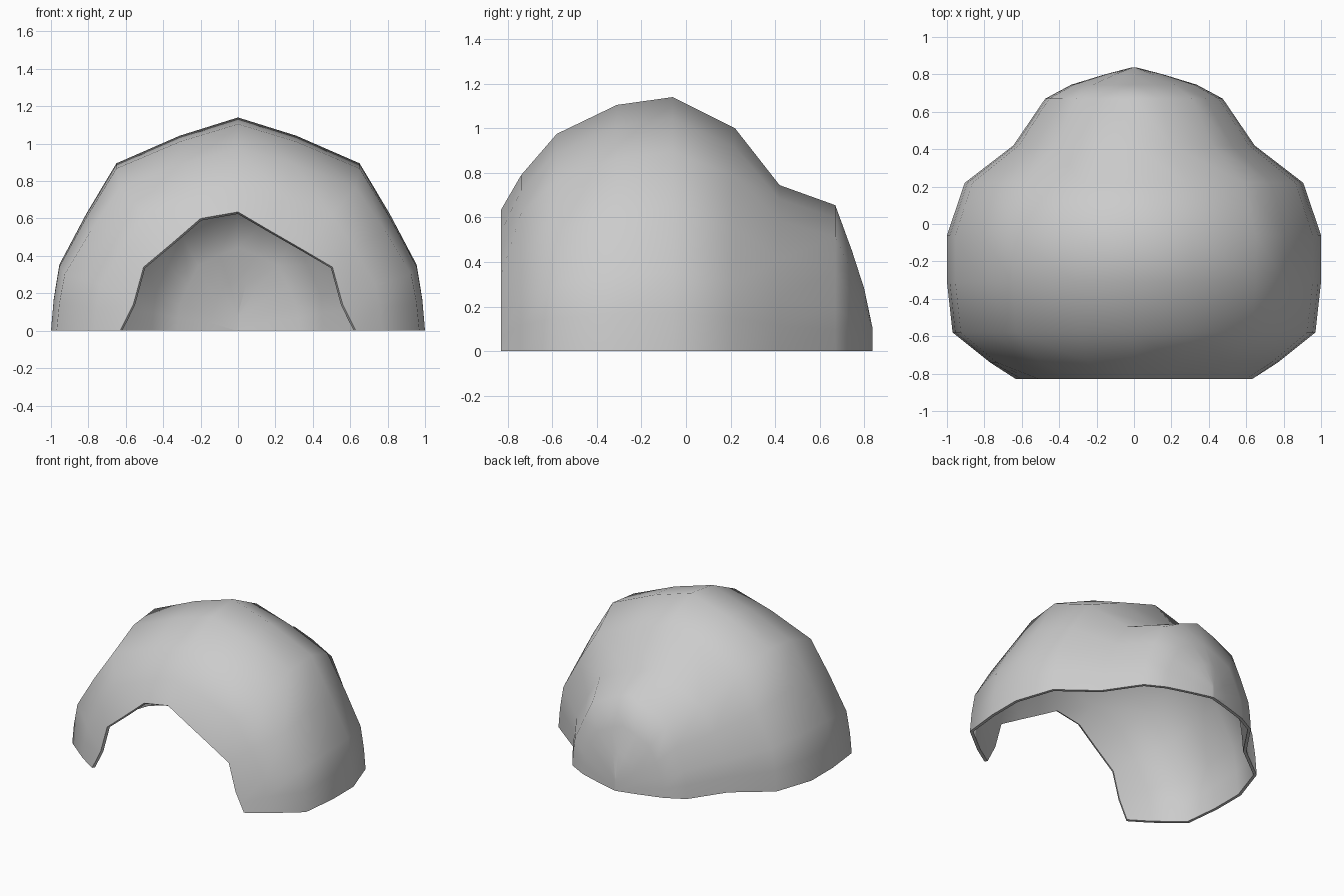
import bpy, bmesh
from mathutils import Vector

if "Cube" in bpy.data.objects:
    bpy.data.objects.remove(bpy.data.objects["Cube"])

# Unit arch profile from the ground up to the crown (one half)
HALF = [(1, 0), (.985, .15), (.955, .31), (.81, .55), (.65, .785), (.31, .915), (0, 1)]

# Front doorway edge: right half upward, left half upward (slightly uneven)
DOOR_R = [(.63, 0), (.60, .06), (.56, .14), (.505, .34), (.34, .437), (.17, .535), (0, .635)]
DOOR_L = [(.63, 0), (.60, .06), (.56, .14), (.505, .34), (.35, .47), (.20, .60)]

# Arches from front to back: y, half width, height
STATIONS = [(-.74, .77, .79), (-.58, .97, .975), (-.31, 1, 1.105), (-.06, 1, 1.14),
            (.22, .905, 1.0), (.42, .645, .745), (.67, .475, .655),
            (.745, .335, .45), (.80, .155, .28), (.838, .01, .10)]


def arch(right, left, y, w=1, h=1):
    pts = [Vector((x * w, y, z * h)) for x, z in right]
    return pts + [Vector((-x * w, y, z * h)) for x, z in reversed(left)]


rings = [arch(DOOR_R, DOOR_L, -.83)]
rings += [arch(HALF, HALF[:-1], *s) for s in STATIONS]

# Loft the shell through the arches and close the rear tip
bm = bmesh.new()
loops = [[bm.verts.new(p) for p in ring] for ring in rings]
for a, b in zip(loops, loops[1:]):
    for i in range(len(a) - 1):
        bm.faces.new((a[i], b[i], b[i + 1], a[i + 1]))
bm.faces.new(loops[-1])
bm.normal_update()
crown = max(bm.faces, key=lambda f: f.calc_center_median().z)
if crown.normal.z < 0:
    bmesh.ops.reverse_faces(bm, faces=bm.faces)
bmesh.ops.recalc_face_normals(bm, faces=bm.faces)
bm.normal_update()
if crown.normal.z < 0:
    bmesh.ops.reverse_faces(bm, faces=bm.faces)

mesh = bpy.data.meshes.new("dome_shell")
bm.to_mesh(mesh)
bm.free()
shell = bpy.data.objects.new("dome_shell", mesh)
bpy.context.collection.objects.link(shell)
bpy.context.view_layer.objects.active = shell
shell.select_set(True)

# Thin wall, grown inward
solid = shell.modifiers.new("wall", 'SOLIDIFY')
solid.thickness = .022
solid.offset = -1
bpy.ops.object.modifier_apply(modifier="wall")

# Keep the bottom rim flat on the ground
for v in shell.data.vertices:
    if v.co.z < .03:
        v.co.z = 0
bpy.ops.object.shade_smooth_by_angle(angle=1.0)
